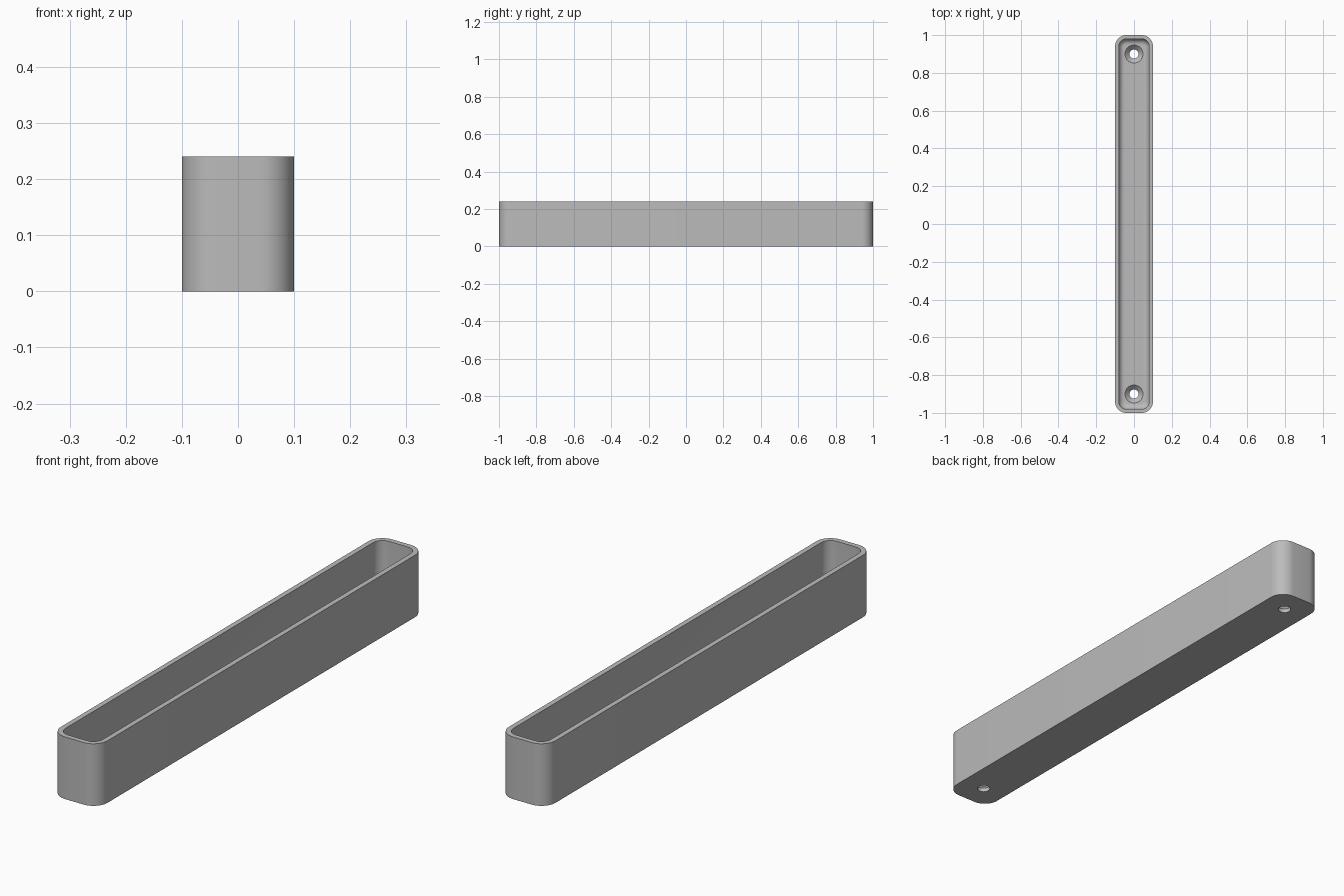
import bpy, bmesh, math

cube = bpy.data.objects.get("Cube")
if cube:
    bpy.data.objects.remove(cube, do_unlink=True)

HALF_X, HALF_Y, HEIGHT = 0.1, 1.0, 0.24
CORNER, WALL, FLOOR, FILLET = 0.06, 0.02, 0.04, 0.03
HOLE_Y, HOLE_R, SINK_R, SINK_Z = 0.9, 0.024, 0.048, 0.016
STEPS = 10

bm = bmesh.new()


def add_ring(points, z):
    """Closed loop of edges at one height; returns verts and edges."""
    verts = [bm.verts.new((x, y, z)) for x, y in points]
    edges = [bm.edges.new((v, verts[(i + 1) % len(verts)])) for i, v in enumerate(verts)]
    return verts, edges


def rounded_rect(inset, z):
    r = max(CORNER - inset, 0.012)
    cx, cy = HALF_X - inset - r, HALF_Y - inset - r
    points = []
    for k, (sx, sy) in enumerate(((1, 1), (-1, 1), (-1, -1), (1, -1))):
        for i in range(STEPS + 1):
            a = math.pi / 2 * (k + i / STEPS)
            points.append((sx * cx + r * math.cos(a), sy * cy + r * math.sin(a)))
    return add_ring(points, z)


def circle(y, r, z):
    return add_ring([(r * math.cos(math.tau * i / 32), y + r * math.sin(math.tau * i / 32))
                     for i in range(32)], z)


def skin(rings):
    """Quads between consecutive rings."""
    for (a, _), (b, _) in zip(rings, rings[1:]):
        n = len(a)
        for i in range(n):
            j = (i + 1) % n
            bm.faces.new((a[i], a[j], b[j], b[i]))


# Outer wall, flat rim, inner wall and rounded inner bottom edge
shell = [rounded_rect(0, 0), rounded_rect(0, HEIGHT), rounded_rect(WALL, HEIGHT)]
for i in range(9):
    a = math.pi / 2 * i / 8
    shell.append(rounded_rect(WALL + FILLET * (1 - math.cos(a)),
                              FLOOR + FILLET * (1 - math.sin(a))))
skin(shell)

# Countersunk screw holes at both ends
bottom_edges, floor_edges = list(shell[0][1]), list(shell[-1][1])
for side in (-1, 1):
    y = side * HOLE_Y
    hole = [circle(y, HOLE_R, 0), circle(y, HOLE_R, SINK_Z), circle(y, SINK_R, FLOOR)]
    skin(hole)
    bottom_edges += hole[0][1]
    floor_edges += hole[-1][1]

# Underside and inner floor, filled around the holes
for edges, up in ((bottom_edges, -1), (floor_edges, 1)):
    bmesh.ops.triangle_fill(bm, edges=edges, use_beauty=True, normal=(0, 0, up))

bmesh.ops.recalc_face_normals(bm, faces=bm.faces)
mesh = bpy.data.meshes.new("tray")
bm.to_mesh(mesh)
bm.free()
tray = bpy.data.objects.new("tray", mesh)
bpy.context.collection.objects.link(tray)

# Plain grey finish
grey = bpy.data.materials.new("plain grey")
grey.use_nodes = True
color = (0.5, 0.5, 0.5, 1)
grey.diffuse_color = color
grey.node_tree.nodes["Principled BSDF"].inputs["Base Color"].default_value = color
mesh.materials.append(grey)

bpy.ops.object.select_all(action='DESELECT')
tray.select_set(True)
bpy.context.view_layer.objects.active = tray
bpy.ops.object.shade_smooth_by_angle(angle=math.radians(30))
